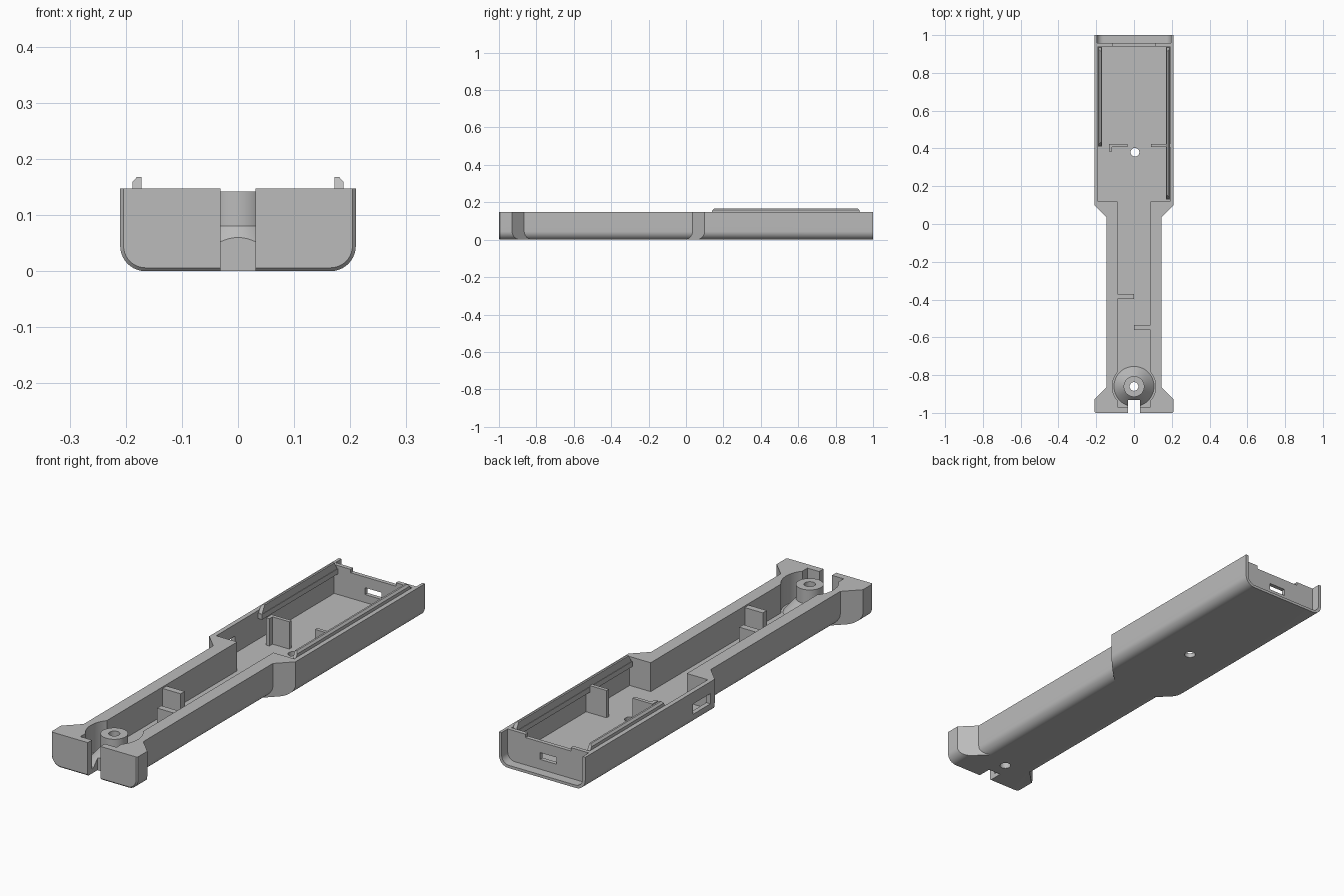
import bpy, bmesh, math
from mathutils import Matrix

if "Cube" in bpy.data.objects:
    bpy.data.objects.remove(bpy.data.objects["Cube"], do_unlink=True)

grey = bpy.data.materials.new("plain grey")
grey.use_nodes = True
COLOUR = (0.5, 0.5, 0.5, 1)
grey.diffuse_color = COLOUR
grey.node_tree.nodes["Principled BSDF"].inputs["Base Color"].default_value = COLOUR

TOP, FLOOR = 0.147, 0.02


def finish(name, bm):
    bmesh.ops.recalc_face_normals(bm, faces=bm.faces)
    mesh = bpy.data.meshes.new(name)
    bm.to_mesh(mesh)
    bm.free()
    mesh.materials.append(grey)
    obj = bpy.data.objects.new(name, mesh)
    bpy.context.collection.objects.link(obj)
    return obj


def loft(name, rings):
    """Skin closed rings of equal length and cap both ends."""
    bm = bmesh.new()
    loops = [[bm.verts.new(p) for p in ring] for ring in rings]
    n = len(loops[0])
    for a, b in zip(loops, loops[1:]):
        for i in range(n):
            j = (i + 1) % n
            bm.faces.new((a[i], a[j], b[j], b[i]))
    bm.faces.new(loops[0])
    bm.faces.new(loops[-1])
    return finish(name, bm)


def box(name, x0, x1, y0, y1, z0, z1):
    plan = [(x0, y0), (x1, y0), (x1, y1), (x0, y1)]
    return loft(name, [[(x, y, z) for x, y in plan] for z in (z0, z1)])


def round_part(name, r0, r1, y, z0, z1, x=0):
    bm = bmesh.new()
    bmesh.ops.create_cone(bm, cap_ends=True, segments=48, radius1=r0, radius2=r1, depth=z1 - z0,
                          matrix=Matrix.Translation((x, y, (z0 + z1) / 2)))
    return finish(name, bm)


def section(w, y, z0=0.0, z1=TOP, r=0.045, inset=0.0):
    """U-shaped cross-section with rounded lower corners."""
    w, z0, r = w - inset, z0 + inset, r - inset
    steps = [math.pi / 2 * i / 10 for i in range(11)]
    right = [(w - r + r * math.sin(a), y, z0 + r - r * math.cos(a)) for a in steps]
    right.append((w, y, z1))
    return right + [(-x, q, z) for x, q, z in reversed(right)]


def boolean(target, tool, op):
    mod = target.modifiers.new(op, "BOOLEAN")
    mod.operation, mod.solver, mod.object = op, "EXACT", tool
    with bpy.context.temp_override(object=target, active_object=target):
        bpy.ops.object.modifier_apply(modifier=mod.name)
    bpy.data.objects.remove(tool, do_unlink=True)


def pointed(name, tip, shoulder, end):
    """Plan-shaped prism with 45 degree shoulders."""
    plan = [(-0.3, end), (0.3, end), (0.3, shoulder), (0, tip), (-0.3, shoulder)]
    return loft(name, [[(x, y, z) for x, y in plan] for z in (-0.1, 0.3)])


# Outer body: handle, wide case and flared foot
body = loft("case_body", [section(0.145, -0.97), section(0.145, 0.3)])
wide = loft("wide_case", [section(0.21, -0.2), section(0.21, 1.0)])
boolean(wide, pointed("case_plan", -0.11, 0.19, 1.1), "INTERSECT")
foot = loft("foot", [section(0.21, -1.0, inset=0.006), section(0.21, -0.994), section(0.21, -0.6)])
boolean(foot, pointed("foot_plan", -0.72, -1.02, -1.1), "INTERSECT")
boolean(body, wide, "UNION")
boolean(body, foot, "UNION")

# Hollow interior and recessed back end
for cutter in (
    box("case_cavity", -0.19, 0.19, 0.12, 0.94, FLOOR, 0.3),
    box("handle_cavity", -0.088, 0.088, -0.97, 0.2, FLOOR, 0.3),
    round_part("boss_pocket", 0.115, 0.115, -0.86, FLOOR, 0.3),
    loft("back_recess", [section(0.197, y, 0.012, 0.3, 0.035) for y in (0.958, 1.1)]),
    box("panel_notch", -0.11, 0.11, 0.9, 0.98, 0.132, 0.3),
    box("port_opening", -0.04, 0.04, 0.9, 0.98, 0.055, 0.085),
    box("side_window", -0.3, -0.15, 0.13, 0.25, 0.05, 0.095),
):
    boolean(body, cutter, "DIFFERENCE")

# Screw boss on a conical base
boolean(body, round_part("boss_cone", 0.113, 0.055, -0.86, 0.012, 0.08), "UNION")
boolean(body, round_part("boss_post", 0.055, 0.055, -0.86, 0.03, 0.142), "UNION")

# Cord slot and through holes
for cutter in (
    box("cord_slot", -0.031, 0.031, -1.1, -0.932, -0.1, 0.3),
    round_part("boss_hole", 0.023, 0.023, -0.86, -0.1, 0.3),
    round_part("floor_hole", 0.023, 0.023, 0.38, -0.1, 0.1, x=0.005),
):
    boolean(body, cutter, "DIFFERENCE")

# Inner ribs
LOW, HIGH = 0.015, 0.14
box("left_handle_rib", -0.092, 0.0, -0.398, -0.37, LOW, HIGH)
box("right_handle_rib", 0.0, 0.092, -0.562, -0.534, LOW, HIGH)
box("right_case_rib", 0.09, 0.192, 0.407, 0.423, LOW, HIGH)
bracket = box("corner_bracket", -0.133, -0.035, 0.407, 0.423, LOW, HIGH)
boolean(bracket, box("bracket_leg", -0.133, -0.117, 0.385, 0.415, LOW, HIGH), "UNION")


# Clip rails with sloped ends, each carried on a ledge
def rail(name, side, y0, y1):
    box(name + "_ledge", *sorted((side * 0.17, side * 0.193)), y0, y1, 0.112, 0.135)
    outline = [(0.172, 0.13), (0.188, 0.13), (0.188, 0.159), (0.18, 0.168), (0.172, 0.168)]
    rings = []
    for end, inward in ((y0, 1), (y1, -1)):
        rings.append([(side * x, end + inward * max(0, z - 0.147), z) for x, z in outline])
    loft(name, rings)


rail("right_rail", 1, 0.13, 0.938)
rail("left_rail", -1, 0.41, 0.938)

# Smooth the curved walls, keep edges crisp
bpy.ops.object.select_all(action="DESELECT")
body.select_set(True)
bpy.context.view_layer.objects.active = body
bpy.ops.object.shade_smooth_by_angle(angle=math.radians(30))
